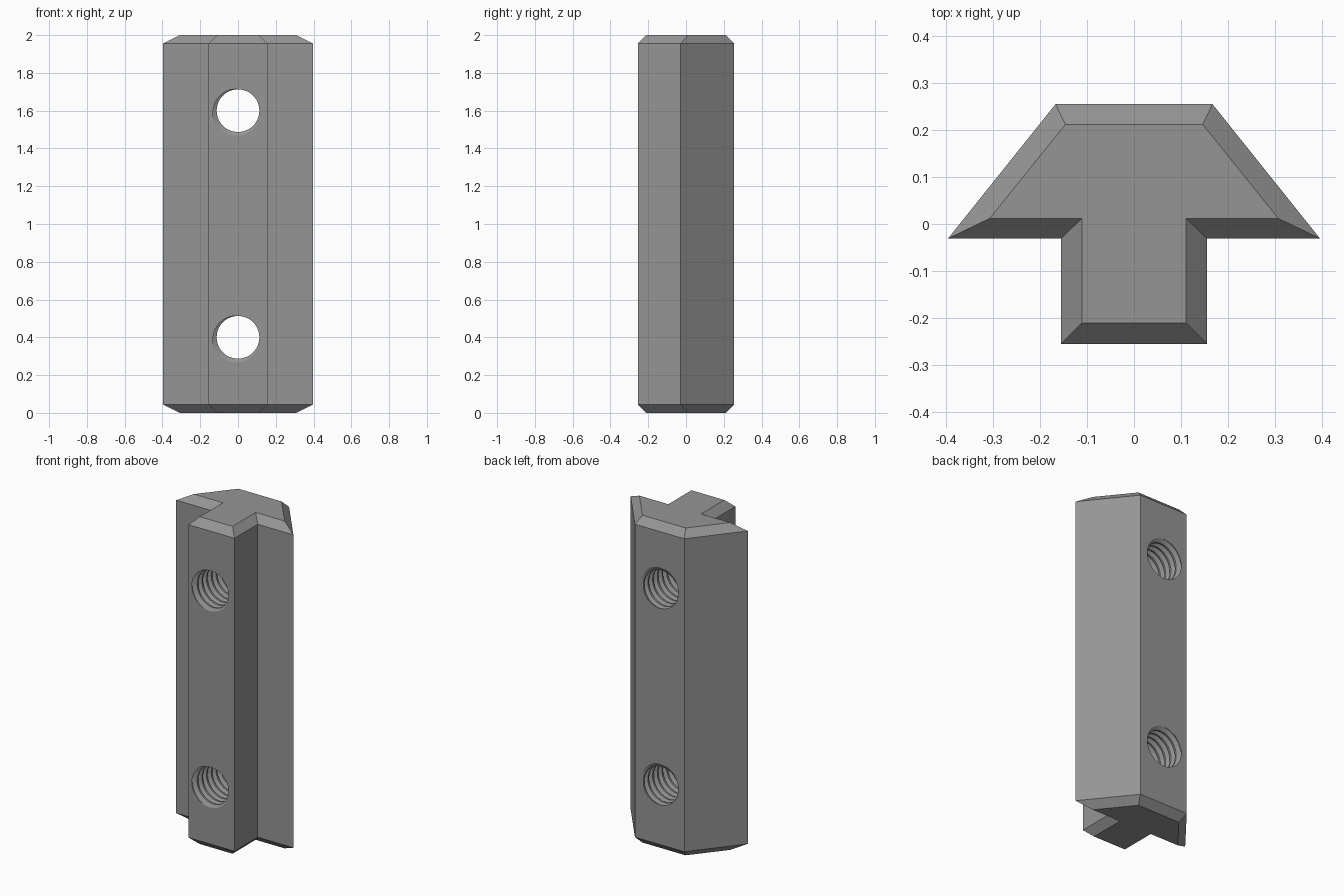
import bpy, bmesh, math

if "Cube" in bpy.data.objects:
    bpy.data.objects.remove(bpy.data.objects["Cube"])

steel = bpy.data.materials.new("grey steel")
steel.diffuse_color = (0.3, 0.3, 0.3, 1)
steel.use_nodes = True
steel.node_tree.nodes["Principled BSDF"].inputs["Base Color"].default_value = steel.diffuse_color


def make_object(name, bm):
    bmesh.ops.recalc_face_normals(bm, faces=bm.faces)
    mesh = bpy.data.meshes.new(name)
    bm.to_mesh(mesh)
    bm.free()
    mesh.materials.append(steel)
    obj = bpy.data.objects.new(name, mesh)
    bpy.context.collection.objects.link(obj)
    return obj


def mirrored(half):
    return half + [(-x, y) for x, y in reversed(half)]


# T-shaped bar with chamfered ends
outer = mirrored([(0.155, -0.255), (0.155, -0.031), (0.396, -0.031), (0.167, 0.255)])
inner = mirrored([(0.111, -0.211), (0.111, 0.012), (0.307, 0.012), (0.146, 0.212)])
bm = bmesh.new()
rings = [[bm.verts.new((x, y, z)) for x, y in prof]
         for prof, z in ((inner, 0), (outer, 0.044), (outer, 1.956), (inner, 2))]
for a, b in zip(rings, rings[1:]):
    for i in range(len(a)):
        j = (i + 1) % len(a)
        bm.faces.new((a[i], a[j], b[j], b[i]))
bm.faces.new(rings[0])
bm.faces.new(rings[-1])
body = make_object("slot_nut_body", bm)

# Threaded hole cutters: helical sheets closed by a fan at each end
MINOR, MAJOR, PITCH = 0.113, 0.137, 0.045
THREAD = [(0, MINOR), (0.25, MINOR), (0.5625, MAJOR), (0.6875, MAJOR)]
P, N, TURNS = len(THREAD), 48, 17
ROWS = TURNS * P


def add_thread(bm, zc):
    y0 = -0.255 - 3 * PITCH
    cols = []
    for c in range(N):
        t = c / N
        col = []
        for j in range(ROWS + 1 + (P if c == 0 else 0)):
            f, r = THREAD[j % P]
            a = -2 * math.pi * t
            col.append(bm.verts.new((r * math.cos(a), y0 + PITCH * (j // P + f + t),
                                     zc + r * math.sin(a))))
        cols.append(col)
    cols.append(cols[0][P:])
    for a, b in zip(cols, cols[1:]):
        for j in range(ROWS):
            bm.faces.new((a[j], b[j], b[j + 1], a[j + 1]))
    first = [cols[c][0] for c in range(N)] + cols[0][P:0:-1]
    last = [cols[c][ROWS] for c in range(N)] + cols[0][ROWS + P:ROWS:-1]
    for loop, y in ((first, y0 - 0.1), (last, y0 + PITCH * (TURNS + 1) + 0.1)):
        tip = bm.verts.new((0, y, zc))
        for i in range(len(loop)):
            bm.faces.new((loop[i], loop[(i + 1) % len(loop)], tip))


bm = bmesh.new()
for zc in (0.4, 1.6):
    add_thread(bm, zc)
cutter = make_object("thread_cutter", bm)
cutter.hide_render = True

# Cut the holes and shade with sharp edges
cut = body.modifiers.new("threaded_holes", 'BOOLEAN')
cut.operation = 'DIFFERENCE'
cut.solver = 'EXACT'
cut.object = cutter
bpy.ops.object.select_all(action='DESELECT')
body.select_set(True)
bpy.context.view_layer.objects.active = body
bpy.ops.object.modifier_apply(modifier=cut.name)
bpy.data.objects.remove(cutter)
bpy.ops.object.shade_smooth_by_angle(angle=math.radians(25))
